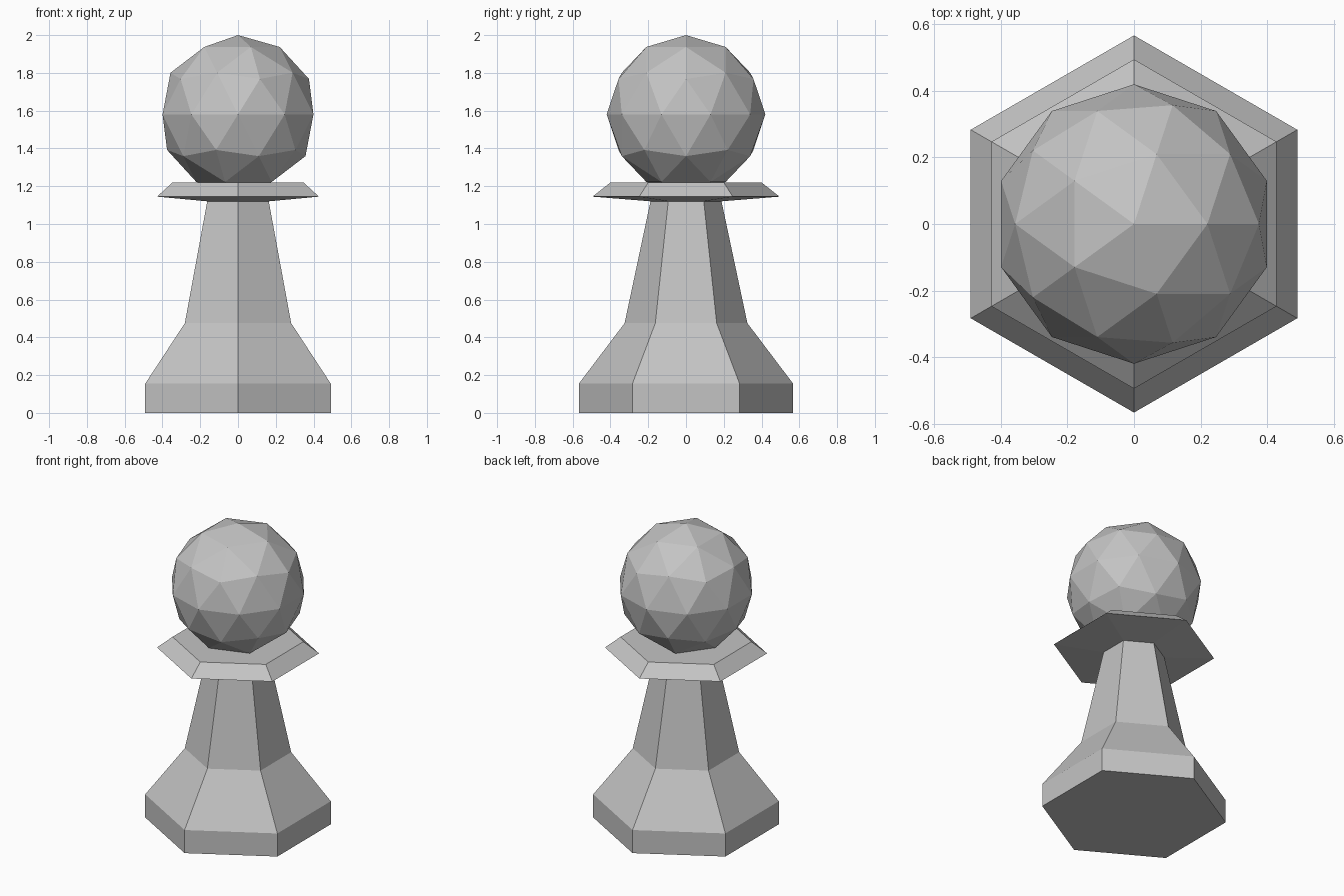
import bpy
import bmesh
from math import sin, cos, pi

if "Cube" in bpy.data.objects:
    bpy.data.objects.remove(bpy.data.objects["Cube"], do_unlink=True)

SIDES = 6

# Single flat colour
grey = bpy.data.materials.new("plain_grey")
grey.use_nodes = True
colour = (0.55, 0.55, 0.55, 1)
grey.diffuse_color = colour
grey.node_tree.nodes["Principled BSDF"].inputs["Base Color"].default_value = colour


def add_object(name, bm):
    bmesh.ops.recalc_face_normals(bm, faces=bm.faces)
    mesh = bpy.data.meshes.new(name)
    bm.to_mesh(mesh)
    bm.free()
    mesh.materials.append(grey)
    obj = bpy.data.objects.new(name, mesh)
    bpy.context.collection.objects.link(obj)
    return obj


def hex_loft(name, profile):
    """Stack hexagonal rings (corner radius, height) with capped ends."""
    bm = bmesh.new()
    rings = []
    for radius, z in profile:
        angles = [pi / 2 + 2 * pi * i / SIDES for i in range(SIDES)]
        rings.append([bm.verts.new((radius * cos(a), radius * sin(a), z)) for a in angles])
    for low, high in zip(rings, rings[1:]):
        for i in range(SIDES):
            j = (i + 1) % SIDES
            bm.faces.new((low[i], low[j], high[j], high[i]))
    bm.faces.new(rings[0])
    bm.faces.new(rings[-1])
    return add_object(name, bm)


# Foot block, flared skirt and tapering column
hex_loft("base_and_column", [(0.567, 0), (0.567, 0.155), (0.325, 0.475), (0.187, 1.125)])

# Bevelled collar with a shallow underside
hex_loft("collar", [(0.187, 1.12), (0.495, 1.145), (0.4, 1.22)])

# Faceted ball resting in the collar
ball = bmesh.new()
bmesh.ops.create_icosphere(ball, subdivisions=2, radius=0.42)
bmesh.ops.translate(ball, verts=ball.verts, vec=(0, 0, 1.58))
add_object("head_ball", ball)
